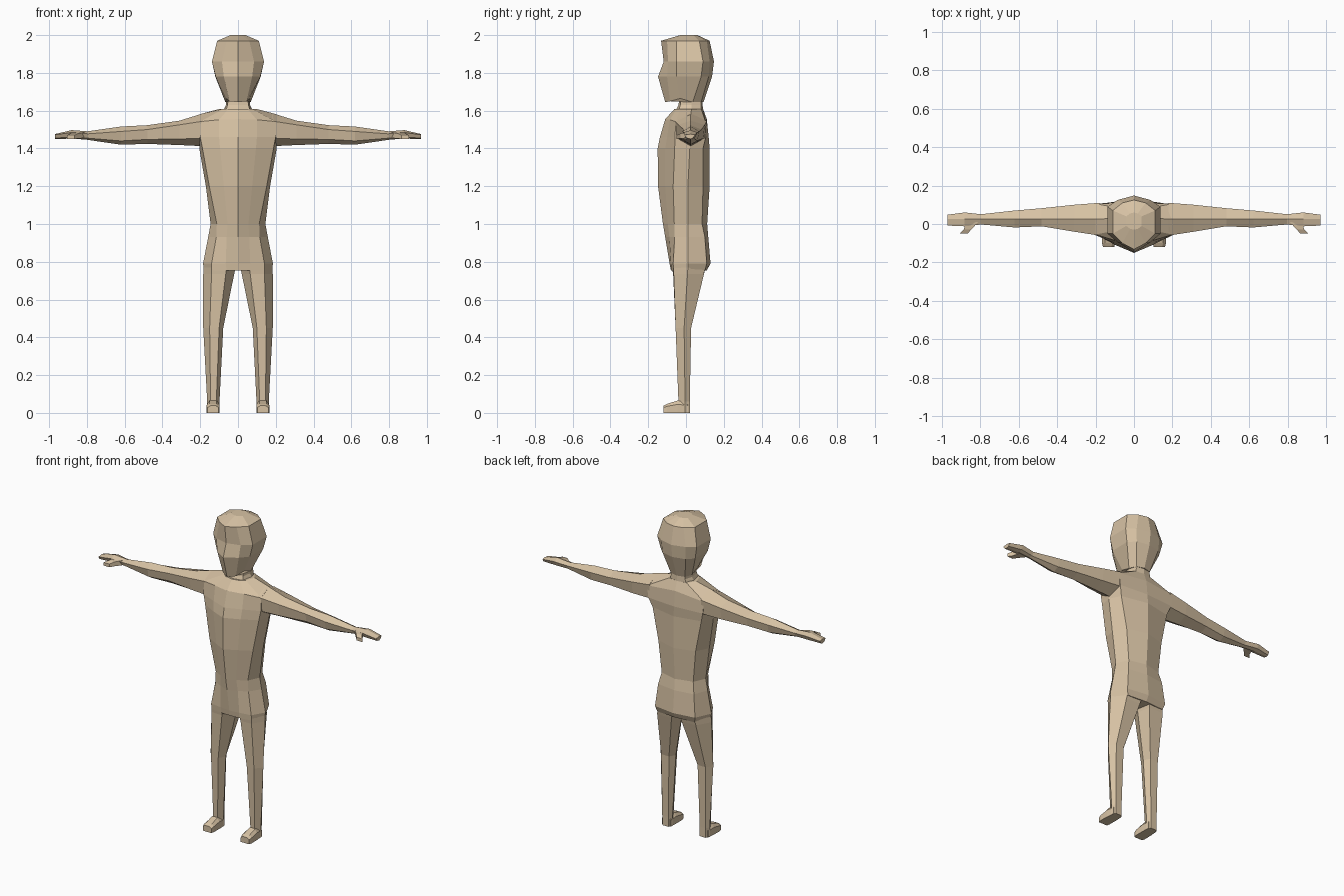
import bpy, bmesh

skin = bpy.data.materials.new("skin")
skin.diffuse_color = (0.68, 0.54, 0.37, 1)


def loft(name, rings, mirror=False):
    """Skin a stack of equal-length closed rings with flat faces and cap both ends."""
    bm = bmesh.new()
    loops = [[bm.verts.new(p) for p in ring] for ring in rings]
    n = len(loops[0])
    for a, b in zip(loops, loops[1:]):
        for i in range(n):
            j = (i + 1) % n
            bm.faces.new((a[i], a[j], b[j], b[i]))
    bm.faces.new(loops[0])
    bm.faces.new(loops[-1])
    bmesh.ops.recalc_face_normals(bm, faces=bm.faces)
    me = bpy.data.meshes.new(name)
    bm.to_mesh(me)
    bm.free()
    me.materials.append(skin)
    ob = bpy.data.objects.new(name, me)
    bpy.context.collection.objects.link(ob)
    if mirror:
        ob.modifiers.new("mirror", 'MIRROR').use_mirror_merge = False
    return ob


def level(z, front, *pts):
    """Symmetric ring: front centre y, side points (x, y[, z]), back centre y."""
    *side, back = pts
    side = [(p[0], p[1], p[2] if len(p) > 2 else z) for p in side]
    return ([(0, front, z)] + side + [(0, back, z)]
            + [(-x, y, h) for x, y, h in reversed(side)])


# Torso and pelvis
loft("torso", [
    level(0.755, -0.08, (0.06, -0.078), (0.14, -0.065), (0.18, 0.01), (0.13, 0.10), 0.11),
    level(0.79, -0.087, (0.065, -0.08), (0.14, -0.068), (0.185, 0.01), (0.14, 0.11), 0.13),
    level(0.93, -0.11, (0.06, -0.088), (0.115, -0.06), (0.158, 0.01), (0.125, 0.10), 0.118),
    level(1.00, -0.122, (0.055, -0.096), (0.112, -0.062), (0.145, 0.01), (0.11, 0.085), 0.112),
    level(1.20, -0.148, (0.075, -0.11), (0.152, -0.068), (0.17, 0.01), (0.13, 0.09), 0.125),
    level(1.40, -0.15, (0.095, -0.11), (0.188, -0.06), (0.205, 0.02), (0.17, 0.09), 0.125),
    level(1.46, -0.138, (0.1, -0.1), (0.20, -0.058), (0.205, 0.02), (0.19, 0.105), 0.12),
    level(1.555, -0.11, (0.1, -0.085, 1.552), (0.20, -0.055, 1.542),
          (0.20, 0.025, 1.582), (0.20, 0.105, 1.535), 0.11),
    level(1.61, -0.06, (0.05, -0.05), (0.075, -0.03), (0.095, 0.03), (0.06, 0.08), 0.09),
])

# Neck
loft("neck", [
    level(1.58, -0.065, (0.07, -0.045), (0.09, 0.03), (0.06, 0.08), 0.092),
    level(1.63, -0.04, (0.055, -0.03), (0.063, 0.03), (0.05, 0.08), 0.088),
    level(1.70, -0.03, (0.05, -0.02), (0.06, 0.03), (0.05, 0.075), 0.085),
])

# Head, with brow notch and jutting face
loft("head", [
    level(1.645, -0.11, (0.045, -0.085, 1.65), (0.062, -0.03, 1.665),
          (0.067, 0.035), (0.05, 0.08), 0.093),
    level(1.78, -0.148, (0.075, -0.10), (0.118, -0.05), (0.12, 0.08), (0.08, 0.12), 0.138),
    level(1.86, -0.118, (0.085, -0.095), (0.138, -0.05), (0.138, 0.09), (0.085, 0.125), 0.148),
    level(1.97, -0.132, (0.06, -0.10), (0.11, -0.05), (0.11, 0.07), (0.06, 0.11), 0.125),
    level(2.00, -0.03, (0.02, -0.025), (0.04, -0.01), (0.04, 0.04), (0.02, 0.055), 0.06),
])


def arm_ring(x, yf, yb, top, upper, lower, bottom):
    """Six-sided arm section with ridges along the top and bottom."""
    ym = 0.025
    return [(x, yf, upper), (x, ym, top), (x, yb, upper),
            (x, yb - 0.01, lower), (x, ym, bottom), (x, yf + 0.01, lower)]


# Arms and mitten hands
loft("arm", [arm_ring(*r) for r in (
    (0.18, -0.06, 0.110, 1.587, 1.545, 1.455, 1.412),
    (0.31, -0.04, 0.100, 1.547, 1.525, 1.450, 1.418),
    (0.48, -0.012, 0.082, 1.523, 1.500, 1.448, 1.424),
    (0.62, -0.018, 0.070, 1.516, 1.490, 1.440, 1.420),
    (0.80, -0.002, 0.050, 1.490, 1.477, 1.455, 1.446))], True)
loft("hand", [arm_ring(*r) for r in (
    (0.79, -0.002, 0.050, 1.490, 1.477, 1.455, 1.446),
    (0.88, -0.012, 0.060, 1.497, 1.485, 1.460, 1.452),
    (0.97, -0.008, 0.048, 1.476, 1.472, 1.455, 1.450))], True)
loft("thumb", [[(a, y, lo), (b, y, lo), (b, y, hi), (a, y, hi)] for y, a, b, lo, hi in (
    (0.01, 0.81, 0.87, 1.455, 1.485),
    (-0.028, 0.845, 0.885, 1.453, 1.480),
    (-0.05, 0.865, 0.905, 1.450, 1.470))], True)


def flat(z, *pts):
    return [(x, y, z) for x, y in pts]


# Legs
ankle = ((0.115, -0.04), (0.145, -0.04), (0.163, -0.005), (0.152, 0.02), (0.11, 0.02), (0.098, -0.005))
loft("leg", [
    flat(0.77, (0.06, -0.075), (0.14, -0.066), (0.183, 0.01), (0.13, 0.10), (0.03, 0.105), (0.012, 0.01)),
    flat(0.735, (0.065, -0.068), (0.14, -0.065), (0.184, 0.008), (0.135, 0.095), (0.035, 0.095), (0.02, 0.01)),
    flat(0.45, (0.10, -0.055), (0.15, -0.055), (0.184, -0.01), (0.155, 0.027), (0.10, 0.027), (0.078, -0.01)),
    flat(0.06, *ankle),
    flat(0.0, *ankle)], True)

# Feet
loft("foot", [[(a, y, 0), (b, y, 0), (b, y, side), (b - 0.015, y, top), (a + 0.015, y, top), (a, y, side)]
              for y, a, b, side, top in (
    (0.01, 0.10, 0.160, 0.04, 0.06),
    (-0.045, 0.098, 0.165, 0.045, 0.065),
    (-0.10, 0.098, 0.166, 0.035, 0.048),
    (-0.12, 0.103, 0.161, 0.028, 0.038))], True)
